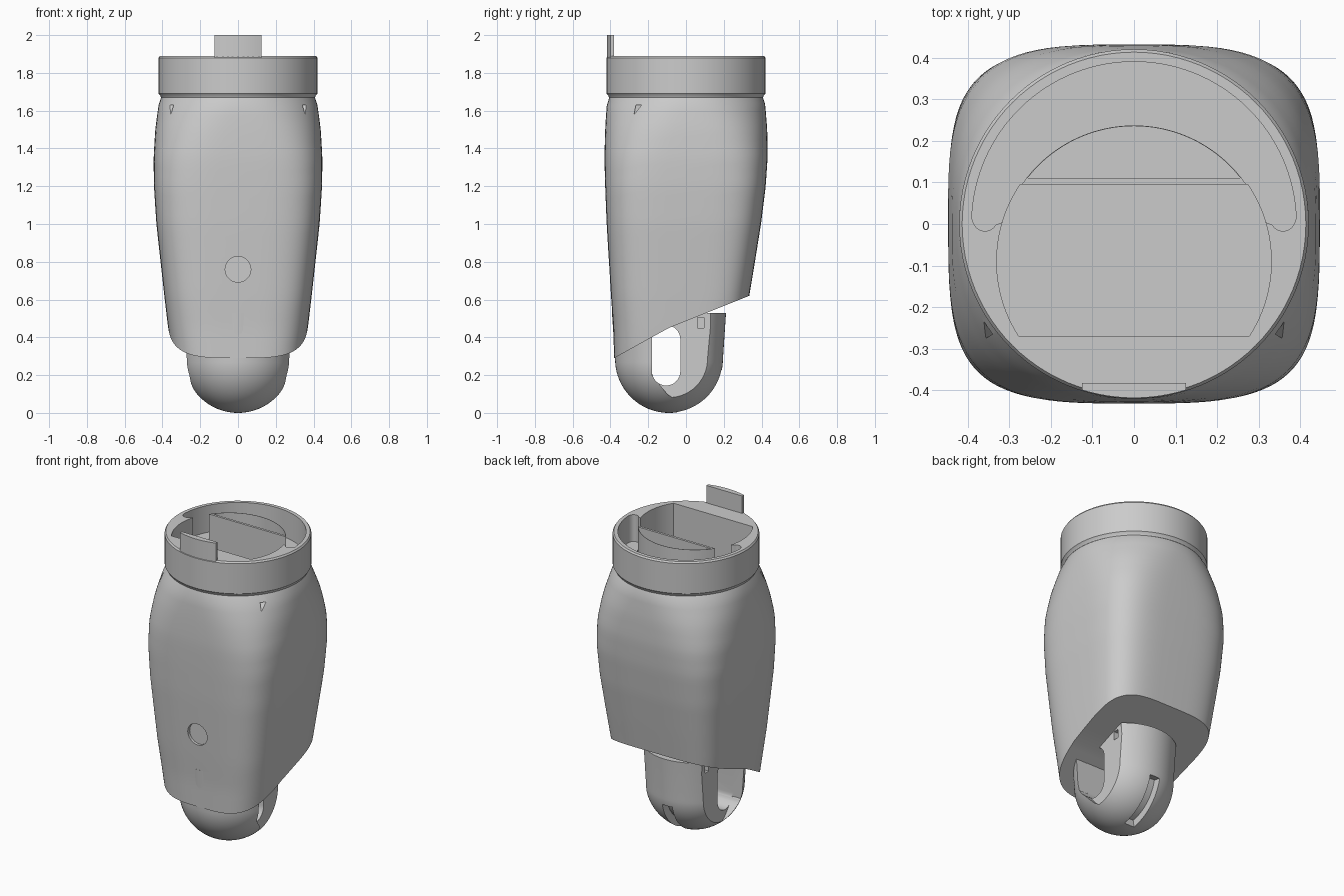
import bpy, bmesh
from math import sin, cos, radians, pi, tau

if "Cube" in bpy.data.objects:
    bpy.data.objects.remove(bpy.data.objects["Cube"])


def mesh_object(name, verts, faces):
    me = bpy.data.meshes.new(name)
    me.from_pydata(verts, [], faces)
    bm = bmesh.new()
    bm.from_mesh(me)
    bmesh.ops.remove_doubles(bm, verts=bm.verts, dist=1e-5)
    bmesh.ops.recalc_face_normals(bm, faces=bm.faces)
    bm.to_mesh(me)
    bm.free()
    ob = bpy.data.objects.new(name, me)
    bpy.context.collection.objects.link(ob)
    return ob


def prism(name, pts, lo, hi, axis='z'):
    """Extrude a 2D outline along an axis."""
    put = {'z': lambda p, h: (p[0], p[1], h),
           'x': lambda p, h: (h, p[0], p[1]),
           'y': lambda p, h: (p[0], h, p[1])}[axis]
    n = len(pts)
    verts = [put(p, lo) for p in pts] + [put(p, hi) for p in pts]
    faces = [list(range(n)), list(range(n, 2 * n))]
    faces += [[i, (i + 1) % n, n + (i + 1) % n, n + i] for i in range(n)]
    return mesh_object(name, verts, faces)


def arc(cx, cy, r, a0, a1, n=24):
    return [(cx + r * cos(radians(a0 + (a1 - a0) * i / n)),
             cy + r * sin(radians(a0 + (a1 - a0) * i / n))) for i in range(n + 1)]


def lathe(name, profile, cy=0.0, n=96):
    """Closed solid of revolution around x=0, y=cy."""
    verts = [(r * cos(tau * i / n), cy + r * sin(tau * i / n), z)
             for r, z in profile for i in range(n)]
    faces = [[j * n + i, j * n + (i + 1) % n, (j + 1) * n + (i + 1) % n, (j + 1) * n + i]
             for j in range(len(profile) - 1) for i in range(n)]
    faces += [list(range(n)), list(range(len(verts) - n, len(verts)))]
    return mesh_object(name, verts, faces)


def activate(ob):
    bpy.ops.object.select_all(action='DESELECT')
    ob.select_set(True)
    bpy.context.view_layer.objects.active = ob


def cut(ob, *cutters):
    for c in cutters:
        c.hide_render = True
        activate(ob)
        m = ob.modifiers.new("cut", 'BOOLEAN')
        m.operation, m.solver, m.object = 'DIFFERENCE', 'EXACT', c
        bpy.ops.object.modifier_apply(modifier=m.name)
        bpy.data.objects.remove(c)


def smooth(ob):
    activate(ob)
    bpy.ops.object.shade_smooth_by_angle(angle=radians(30))


def interp(table, t, k=1):
    if t <= table[0][0]:
        return table[0][k]
    for p, q in zip(table, table[1:]):
        if t <= q[0]:
            return p[k] + (q[k] - p[k]) * (t - p[0]) / (q[0] - p[0])
    return table[-1][k]


# Shell sections: z, half width, front depth, back depth, squareness
SECTIONS = [(0.27, 0.345, 0.380, 0.30, 3.6), (0.45, 0.370, 0.385, 0.31, 3.8),
            (0.62, 0.390, 0.397, 0.335, 4.0), (0.80, 0.410, 0.408, 0.365, 4.0),
            (1.00, 0.432, 0.420, 0.397, 4.0), (1.20, 0.445, 0.428, 0.422, 3.9),
            (1.35, 0.447, 0.432, 0.432, 3.5), (1.50, 0.438, 0.428, 0.430, 2.8),
            (1.60, 0.425, 0.422, 0.422, 2.3), (1.65, 0.417, 0.417, 0.417, 2.1),
            (1.675, 0.405, 0.405, 0.405, 2.0)]
# Slanted lower rim: y, z
RIM = [(-0.43, 0.27), (-0.38, 0.29), (-0.2, 0.39), (-0.09, 0.45), (0.335, 0.62), (0.45, 0.67)]


def shell_point(a, z):
    w, f, b, n = (interp(SECTIONS, z, k) for k in (1, 2, 3, 4))
    s, c = sin(a), -cos(a)
    p = 2 / n
    x = w * abs(s) ** p * (1 if s >= 0 else -1)
    y = b * abs(c) ** p if c >= 0 else -f * abs(c) ** p
    return (x, y, z)


def build_shell(n=96, levels=28):
    verts, faces = [], []
    start = []
    for i in range(n):
        z = 0.4
        for _ in range(5):
            z = interp(RIM, shell_point(tau * i / n, z)[1])
        start.append(z)
    for j in range(levels + 1):
        t = j / levels
        verts += [shell_point(tau * i / n, start[i] + t * (1.675 - start[i])) for i in range(n)]
    for j in range(levels):
        faces += [[j * n + i, j * n + (i + 1) % n, (j + 1) * n + (i + 1) % n, (j + 1) * n + i]
                  for i in range(n)]
    # underside in strips, flat lid
    faces += [[0, 1, n - 1], [n // 2 - 1, n // 2, n // 2 + 1]]
    faces += [[i, i + 1, n - i - 1, n - i] for i in range(1, n // 2 - 1)]
    faces.append(list(range(levels * n, levels * n + n)))
    return mesh_object("outer_shell", verts, faces)


def pocket():
    return prism("pocket_cutter", arc(0, -0.09, 0.33, -33, 34.1) + arc(0, -0.09, 0.33, 145.9, 213),
                 0.56, 2.1)


def back_well():
    return prism("well_cutter", arc(0, -0.09, 0.325, 38, 142, 36), 1.62, 2.1)


# Outer shell with pocket, front button recess and corner vents
shell = build_shell()
cut(shell, pocket(), back_well(),
    prism("button_cutter", arc(0, 0.76, 0.068, 0, 350, 35), -0.6, -0.385, 'y'))
for s in (-1, 1):
    lo, hi = sorted((s * 0.325, s * 0.5))
    cut(shell, prism("vent_cutter", [(-0.275, 1.58), (-0.235, 1.63), (-0.265, 1.63)], lo, hi, 'x'))
smooth(shell)

# Top collar with crescent channel
collar = lathe("collar", [(0.408, 1.67), (0.412, 1.68), (0.42, 1.69), (0.42, 1.88), (0.413, 1.89)])
crescent = (arc(0, 0, 0.39, 2, 178, 64) + arc(-0.358, 0.013, 0.03, 190, 330, 8)
            + arc(0, -0.09, 0.327, 163, 17, 48) + arc(0.358, 0.013, 0.03, 210, 350, 8))
cut(collar, pocket(), back_well(), prism("crescent_cutter", crescent, 1.72, 2.1))
smooth(collar)

# Upright locating tab at the front
tab = prism("locating_tab", arc(0, 0, 0.418, 252.6, 287.4, 12) + [(0.125, -0.382), (-0.125, -0.382)],
            1.87, 2.0)
smooth(tab)

# Rounded knee end
R = 0.285
profile = [(R * sin(pi / 2 * i / 24) + 0.0005, R - R * cos(pi / 2 * i / 24)) for i in range(25)]
knee = lathe("knee", profile + [(0.302, 0.53)], cy=-0.09)
slot = arc(-0.105, 0.39, 0.075, 0, 180, 16) + arc(-0.105, 0.22, 0.075, 180, 360, 16)
cut(knee, prism("slot_cutter", slot, -0.5, 0.5, 'x'))
# side flats and small side holes
for s in (-1, 1):
    lo, hi = sorted((s * 0.2, s * 0.5))
    cut(knee, prism("flat_cutter", [(-0.18, 0.7), (-0.18, 0.2), (-0.1, 0.1), (0, 0.03),
                                    (0.13, 0.03), (0.13, 0.7)], lo, hi, 'x'))
    lo, hi = sorted((s * 0.14, s * 0.5))
    cut(knee, prism("hole_cutter", [(0.06, 0.45), (0.095, 0.45), (0.095, 0.505), (0.06, 0.505)],
                    lo, hi, 'x'))
# curved groove down the back of the ball
cut(knee, prism("groove_cutter", arc(-0.09, R, 0.235, -80, -12) + arc(-0.09, R, 0.32, -12, -80),
                -0.035, 0.035, 'x'))
smooth(knee)
